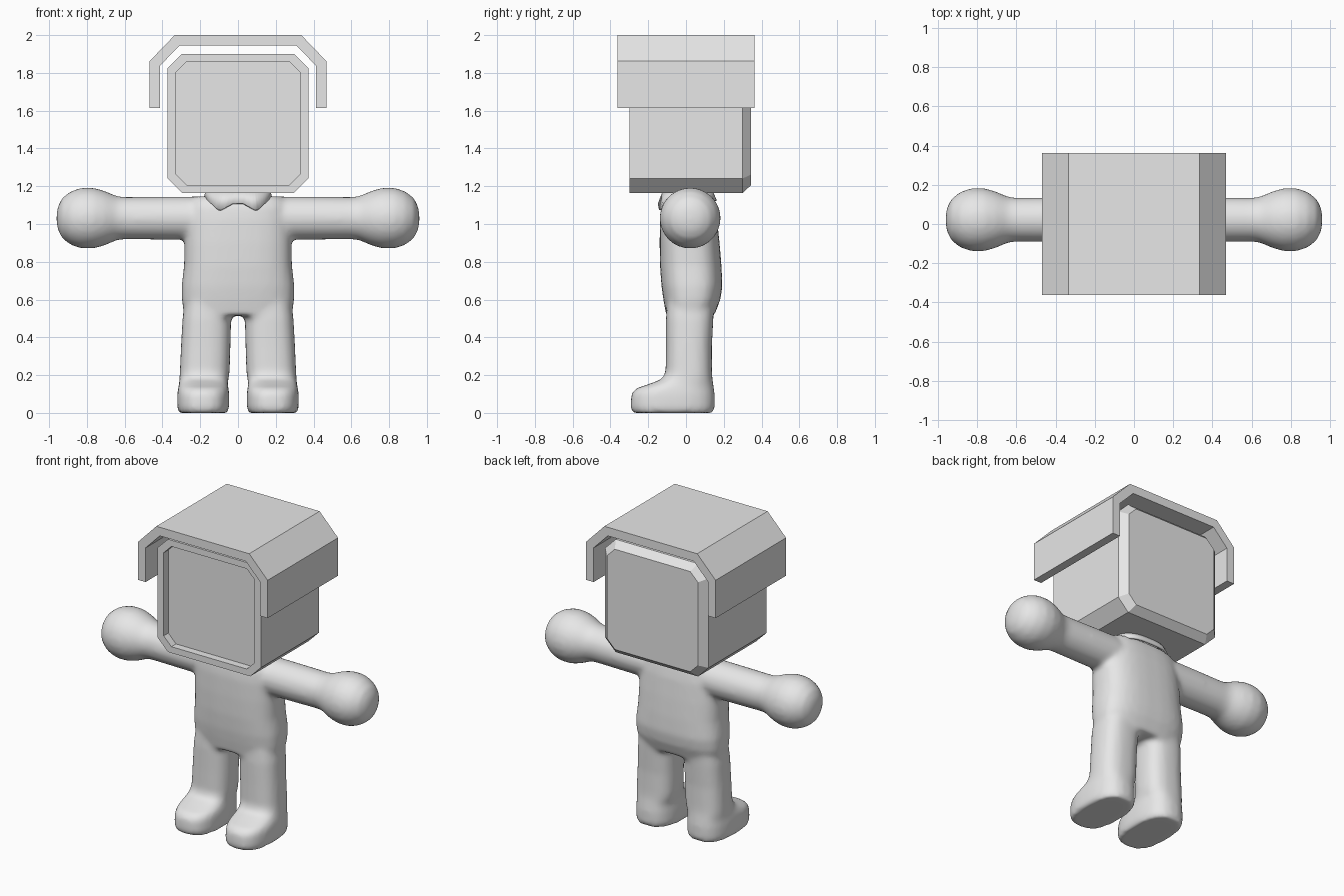
import bpy, bmesh, math
from mathutils import Vector

if "Cube" in bpy.data.objects:
    bpy.data.objects.remove(bpy.data.objects["Cube"])

grey = bpy.data.materials.new("light_grey")
grey.diffuse_color = (0.8, 0.8, 0.8, 1)
grey.use_nodes = True
grey.node_tree.nodes["Principled BSDF"].inputs["Base Color"].default_value = grey.diffuse_color


def finish(bm, name, smooth=False):
    bmesh.ops.recalc_face_normals(bm, faces=bm.faces)
    me = bpy.data.meshes.new(name)
    for f in bm.faces:
        f.smooth = smooth
    bm.to_mesh(me)
    bm.free()
    me.materials.append(grey)
    ob = bpy.data.objects.new(name, me)
    bpy.context.collection.objects.link(ob)
    return ob


def loft(bm, rings, caps=True):
    rows = [[bm.verts.new(p) for p in r] for r in rings]
    n = len(rows[0])
    for a, b in zip(rows, rows[1:]):
        for i in range(n):
            j = (i + 1) % n
            bm.faces.new((a[i], a[j], b[j], b[i]))
    if caps:
        bm.faces.new(rows[0][::-1])
        bm.faces.new(rows[-1])


def oval(hx, hy, power=2.0, n=32):
    """Rounded cross-section as a list of 2D points."""
    pts = []
    for i in range(n):
        t = 2 * math.pi * (i + 0.5) / n
        c, s = math.cos(t), math.sin(t)
        pts.append((math.copysign(hx * abs(c) ** (2 / power), c),
                    math.copysign(hy * abs(s) ** (2 / power), s)))
    return pts


def level(z, x0, x1, y0, y1, power):
    cx, cy = (x0 + x1) / 2, (y0 + y1) / 2
    return [(cx + u, cy + v, z) for u, v in oval((x1 - x0) / 2, (y1 - y0) / 2, power)]


# Body: torso, arms with ball hands, legs with shoes, fused into one skin
bm = bmesh.new()
torso = [(0.515, 0.285, -0.105, 0.15), (0.60, 0.298, -0.12, 0.182), (0.67, 0.299, -0.13, 0.193),
         (0.78, 0.286, -0.138, 0.188), (0.90, 0.284, -0.14, 0.178), (1.02, 0.28, -0.138, 0.165),
         (1.09, 0.27, -0.13, 0.15), (1.13, 0.25, -0.11, 0.135), (1.147, 0.22, -0.09, 0.115)]
loft(bm, [level(z, -hx, hx, y0, y1, 2.8) for z, hx, y0, y1 in torso])

arm = [(0.10, 0.105), (0.22, 0.115), (0.40, 0.114), (0.60, 0.112), (0.64, 0.116), (0.71, 0.146),
       (0.765, 0.161), (0.83, 0.161), (0.885, 0.142), (0.93, 0.108), (0.955, 0.06), (0.96, 0.02)]
leg = [(0.0, 0.055, 0.315, -0.285, 0.145), (0.03, 0.046, 0.322, -0.294, 0.152),
       (0.10, 0.046, 0.322, -0.29, 0.152), (0.13, 0.05, 0.317, -0.265, 0.148),
       (0.155, 0.055, 0.312, -0.19, 0.144), (0.18, 0.05, 0.31, -0.125, 0.14),
       (0.22, 0.044, 0.308, -0.108, 0.138), (0.35, 0.04, 0.302, -0.106, 0.137),
       (0.50, 0.036, 0.294, -0.106, 0.145), (0.60, 0.036, 0.28, -0.10, 0.15)]
for side in (-1, 1):
    loft(bm, [[(side * x, 0.022 + u, 1.031 + v) for u, v in oval(r, r)] for x, r in arm])
    loft(bm, [[(side * x, y, z) for x, y, z in level(*ring, 2.6)] for ring in leg])
body = finish(bm, "body", True)
fuse = body.modifiers.new("fuse", 'REMESH')
fuse.mode = 'VOXEL'
fuse.voxel_size = 0.015
fuse.use_smooth_shade = True
soften = body.modifiers.new("soften", 'SMOOTH')
soften.factor = 0.5
soften.iterations = 8

# Neck
bm = bmesh.new()
loft(bm, [level(z, -0.15, 0.15, -0.10, 0.12, 2.4) for z in (1.08, 1.19)])
finish(bm, "neck", True)


# Collar: a band with two pointed flaps at the front
def hem(x, y):
    if y > 0:
        return 1.125
    a = abs(x)
    return 1.125 - 0.55 * a if a < 0.1 else 1.07 + 0.9 * (a - 0.1)


low = [(x, y + 0.008, hem(x, y)) for x, y in oval(0.18, 0.156, 3.2, 64)]
high = [(x, y + 0.008, 1.18) for x, y in oval(0.172, 0.13, 2.6, 64)]
bm = bmesh.new()
loft(bm, [low, high], caps=False)
collar = finish(bm, "collar", True)
thick = collar.modifiers.new("thickness", 'SOLIDIFY')
thick.thickness = 0.012


# Head: chamfered box with a recessed screen and a bevelled back
def octagon(hx, hz, cut, y):
    half = [(hx, -hz + cut), (hx, hz - cut), (hx - cut, hz), (-hx + cut, hz)]
    pts = half + [(-x, -z) for x, z in half]
    return [(x, y, 1.533 + z) for x, z in pts]


bm = bmesh.new()
outer, inner = (0.373, 0.368, 0.076), (0.328, 0.327, 0.056)
loft(bm, [octagon(*inner, -0.25), octagon(*inner, -0.298), octagon(*outer, -0.298),
          octagon(*outer, 0.30), octagon(*inner, 0.345)])
finish(bm, "head")

# Canopy: bent strip arching over the head
right = [(0.335, 2.0), (0.468, 1.862), (0.468, 1.615), (0.413, 1.615), (0.413, 1.838), (0.31, 1.944)]
profile = right + [(-x, z) for x, z in reversed(right)]
bm = bmesh.new()
loft(bm, [[(x, y, z) for x, z in profile] for y in (-0.363, 0.363)])
finish(bm, "canopy")
